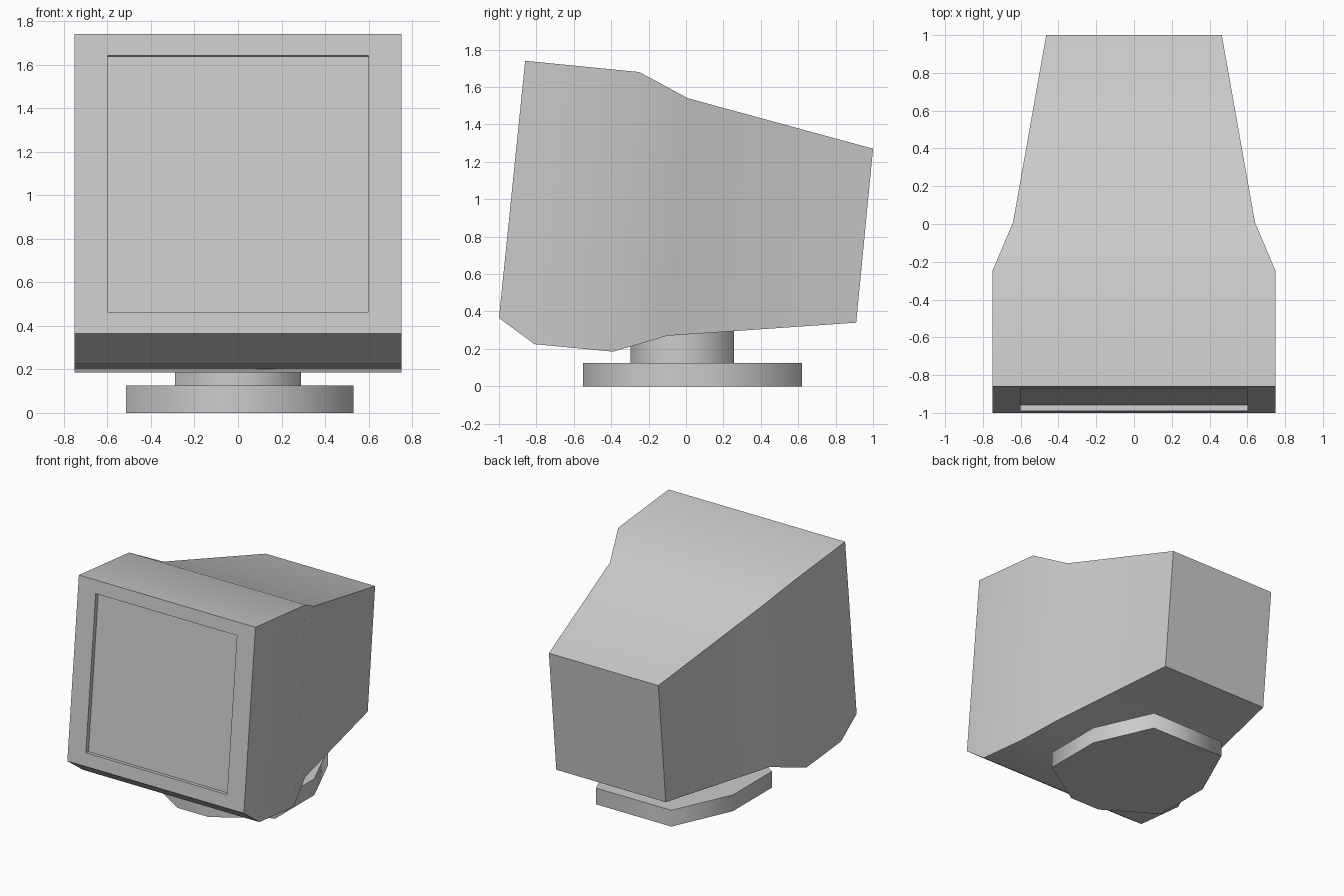
import bpy, bmesh, math

if "Cube" in bpy.data.objects:
    bpy.data.objects.remove(bpy.data.objects["Cube"], do_unlink=True)

# Single plain plastic colour
GREY = (0.6, 0.6, 0.6, 1.0)
plastic = bpy.data.materials.new("light_grey_plastic")
plastic.use_nodes = True
plastic.diffuse_color = GREY
plastic.node_tree.nodes["Principled BSDF"].inputs["Base Color"].default_value = GREY


def finish(bm, name, smooth_angle):
    """Turn a bmesh into a named, shaded object."""
    bmesh.ops.recalc_face_normals(bm, faces=bm.faces[:])
    mesh = bpy.data.meshes.new(name)
    bm.to_mesh(mesh)
    bm.free()
    mesh.materials.append(plastic)
    obj = bpy.data.objects.new(name, mesh)
    bpy.context.collection.objects.link(obj)
    bpy.ops.object.select_all(action='DESELECT')
    obj.select_set(True)
    bpy.context.view_layer.objects.active = obj
    bpy.ops.object.shade_smooth_by_angle(angle=math.radians(smooth_angle))
    return obj


def prism(name, outline, z0, z1):
    """Upright prism from an outline."""
    bm = bmesh.new()
    base = bm.faces.new([bm.verts.new((x, y, z0)) for x, y in outline])
    new = bmesh.ops.extrude_face_region(bm, geom=[base], use_keep_orig=True)["geom"]
    top = [v for v in new if isinstance(v, bmesh.types.BMVert)]
    bmesh.ops.translate(bm, verts=top, vec=(0, 0, z1 - z0))
    return finish(bm, name, 75)


# Monitor casing: side profile as (half width, y, z), tapering to the back
PROFILE = [(0.75, -0.86, 1.74), (0.75, -0.25, 1.68), (0.64, 0.01, 1.54),
           (0.465, 1.0, 1.27), (0.465, 0.91, 0.34), (0.64, -0.10, 0.27),
           (0.75, -0.39, 0.185), (0.75, -0.81, 0.225), (0.75, -1.0, 0.365)]
SIDES = [(0, 1, 6, 7, 8), (1, 2, 5, 6), (2, 3, 4, 5)]

bm = bmesh.new()
left = [bm.verts.new((w, y, z)) for w, y, z in PROFILE]
right = [bm.verts.new((-w, y, z)) for w, y, z in PROFILE]
for side in SIDES:
    bm.faces.new([left[i] for i in side])
    bm.faces.new([right[i] for i in reversed(side)])
for i in range(len(PROFILE)):
    j = (i + 1) % len(PROFILE)
    front = bm.faces.new((left[i], right[i], right[j], left[j]))
bmesh.ops.recalc_face_normals(bm, faces=bm.faces[:])

# Recessed screen in the front face (the last strip made)
bmesh.ops.inset_region(bm, faces=[front], thickness=0.141)
for v in front.verts:
    v.co.x = math.copysign(0.6, v.co.x)
front.normal_update()
inward = front.normal * -0.033
screen = bmesh.ops.extrude_discrete_faces(bm, faces=[front])["faces"][0]
bmesh.ops.translate(bm, verts=screen.verts[:], vec=inward)
finish(bm, "monitor_casing", 30)

# Stand: eight-sided foot and a smaller neck of the same outline
FOOT = [(0.33, 0.62), (-0.31, 0.62), (-0.515, 0.165), (-0.515, -0.31),
        (-0.125, -0.55), (0.135, -0.55), (0.53, -0.30), (0.53, 0.17)]
prism("stand_foot", FOOT, 0.0, 0.125)
neck = [((x - 0.0075) * 0.555, (y - 0.035) * 0.472 - 0.02) for x, y in FOOT]
prism("stand_neck", neck, 0.125, 0.33)
